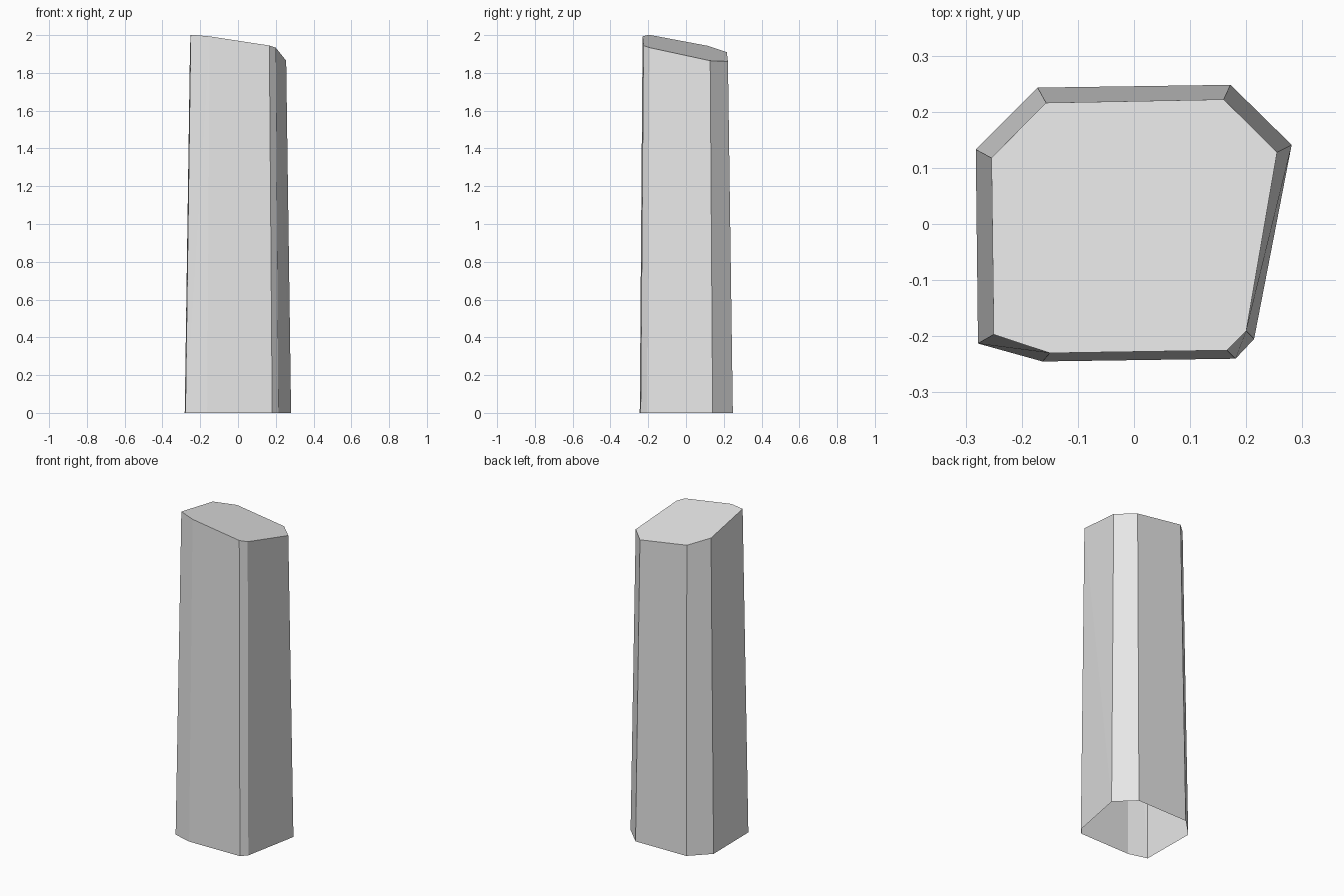
import bpy
import bmesh

if "Cube" in bpy.data.objects:
    bpy.data.objects.remove(bpy.data.objects["Cube"], do_unlink=True)

# Eight-sided outline, counter-clockwise from the front left corner
BASE = [(-0.278, -0.213), (-0.163, -0.245), (0.181, -0.24), (0.214, -0.205),
        (0.281, 0.141), (0.172, 0.248), (-0.172, 0.243), (-0.282, 0.133)]
TOP = [(-0.25, -0.197), (-0.15, -0.23), (0.166, -0.225), (0.2, -0.191),
       (0.255, 0.128), (0.16, 0.222), (-0.157, 0.216), (-0.254, 0.118)]


def slanted_height(x, y):
    """Height of the sloping cut across the top."""
    return 1.927 - 0.15 * x - 0.19 * y


stone = bpy.data.materials.new("light grey")
stone.use_nodes = True
stone.diffuse_color = (0.8, 0.8, 0.8, 1)
stone.node_tree.nodes["Principled BSDF"].inputs["Base Color"].default_value = (0.8, 0.8, 0.8, 1)

# Tapered pillar with an open underside
bm = bmesh.new()
low = [bm.verts.new((x, y, 0)) for x, y in BASE]
high = [bm.verts.new((x, y, slanted_height(x, y))) for x, y in TOP]
count = len(low)
for i in range(count):
    j = (i + 1) % count
    if i == 0:      # twisted front left corner
        bm.faces.new((low[i], low[j], high[j]))
        bm.faces.new((low[i], high[j], high[i]))
    elif i == 3:    # twisted side wall
        bm.faces.new((low[i], low[j], high[i]))
        bm.faces.new((low[j], high[j], high[i]))
    else:
        bm.faces.new((low[i], low[j], high[j], high[i]))
bm.faces.new(high)

mesh = bpy.data.meshes.new("pillar")
bm.to_mesh(mesh)
bm.free()
mesh.materials.append(stone)
pillar = bpy.data.objects.new("pillar", mesh)
bpy.context.collection.objects.link(pillar)
